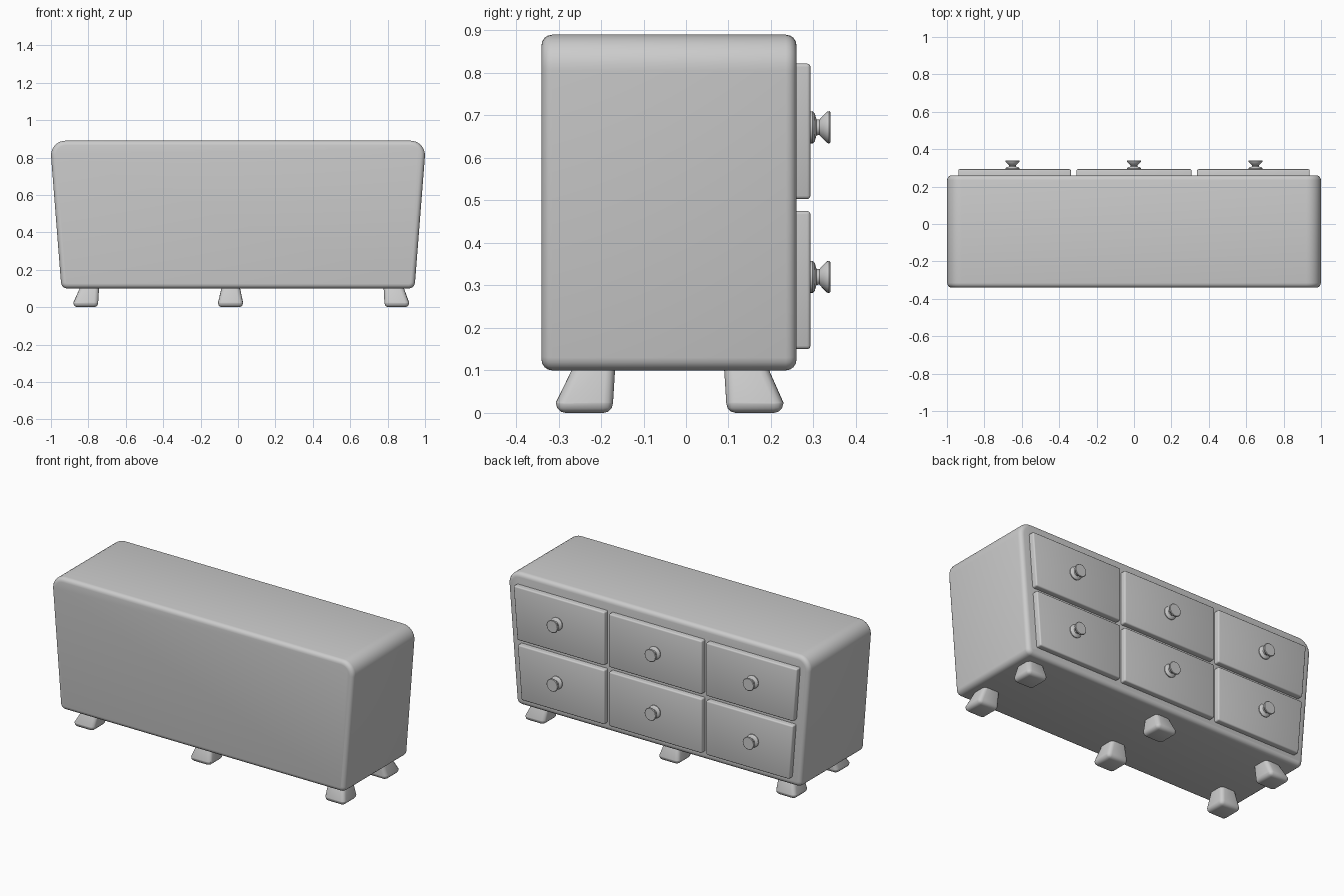
import bpy, bmesh, math
from mathutils import Matrix

if "Cube" in bpy.data.objects:
    bpy.data.objects.remove(bpy.data.objects["Cube"])


def finish(bm, name, angle=35):
    bmesh.ops.recalc_face_normals(bm, faces=bm.faces)
    me = bpy.data.meshes.new(name)
    bm.to_mesh(me)
    bm.free()
    ob = bpy.data.objects.new(name, me)
    bpy.context.collection.objects.link(ob)
    bpy.ops.object.select_all(action='DESELECT')
    ob.select_set(True)
    bpy.context.view_layer.objects.active = ob
    bpy.ops.object.shade_smooth_by_angle(angle=math.radians(angle))
    return ob


def bevel(bm, edges, size, segments):
    bmesh.ops.bevel(bm, geom=edges, offset=size, segments=segments,
                    profile=0.5, affect='EDGES', clamp_overlap=False)


def loft(lower, upper):
    """Solid between two matching four-point loops."""
    bm = bmesh.new()
    a = [bm.verts.new(p) for p in lower]
    b = [bm.verts.new(p) for p in upper]
    bm.faces.new(a[::-1])
    bm.faces.new(b)
    for i in range(4):
        j = (i + 1) % 4
        bm.faces.new((a[i], a[j], b[j], b[i]))
    bmesh.ops.recalc_face_normals(bm, faces=bm.faces)
    return bm


def slab(profile, y0, y1):
    return loft([(x, y0, z) for x, z in profile], [(x, y1, z) for x, z in profile])


def spans_y(e):
    return abs(e.verts[0].co.y - e.verts[1].co.y) > 0.01


# Cabinet body: flared sides, large top radius, softened front and back rims
bm = slab([(-0.944, 0.1), (0.944, 0.1), (1.006, 0.89), (-1.006, 0.89)], -0.34, 0.26)
bevel(bm, [e for e in bm.edges if spans_y(e) and e.verts[0].co.z > 0.5], 0.085, 8)
bevel(bm, [e for e in bm.edges if spans_y(e) and e.verts[0].co.z < 0.11], 0.03, 4)
bevel(bm, [e for e in bm.edges if not spans_y(e)], 0.025, 4)
finish(bm, "cabinet_body")


# Drawers: outer edges follow the flare of the body
def outer(z):
    return 0.94 - 0.078 * (0.822 - z)


rows = {"lower": (0.15, 0.475, 0.32), "upper": (0.503, 0.822, 0.672)}
knob_profile = [(0, 0.288), (0.037, 0.288), (0.038, 0.298), (0.033, 0.303), (0.019, 0.307),
                (0.018, 0.314), (0.024, 0.319), (0.037, 0.332), (0.038, 0.337),
                (0.035, 0.340), (0, 0.340)]
for row, (z0, z1, zk) in rows.items():
    for side, s in (("left", -1), ("middle", 0), ("right", 1)):
        if s:
            prof = [(s * 0.337, z0), (s * outer(z0), z0), (s * outer(z1), z1), (s * 0.337, z1)]
        else:
            prof = [(-0.308, z0), (0.308, z0), (0.308, z1), (-0.308, z1)]
        bm = slab(prof, 0.25, 0.293)
        bevel(bm, [e for e in bm.edges if spans_y(e) or e.verts[0].co.y > 0.28], 0.008, 3)
        finish(bm, f"{row}_{side}_drawer")

        # Turned knob
        bm = bmesh.new()
        vs = [bm.verts.new((r, y, 0)) for r, y in knob_profile]
        es = [bm.edges.new(p) for p in zip(vs, vs[1:])]
        bmesh.ops.spin(bm, geom=vs + es, cent=(0, 0, 0), axis=(0, 1, 0),
                       angle=math.tau, steps=24)
        bmesh.ops.remove_doubles(bm, verts=bm.verts, dist=1e-4)
        bmesh.ops.transform(bm, matrix=Matrix.Translation((0.65 * s, 0, zk)), verts=bm.verts)
        finish(bm, f"{row}_{side}_knob")


# Feet: stubby, wider at the floor, corner feet splayed outward
feet_x = {"left": ((-0.88, -0.748), (-0.84, -0.742)),
          "middle": ((-0.107, 0.027), (-0.085, 0.008)),
          "right": ((0.783, 0.915), (0.778, 0.882))}
feet_y = {"front": ((-0.306, -0.172), (-0.262, -0.166)),
          "back": ((0.095, 0.229), (0.089, 0.189))}


def rect(xr, yr, z):
    return [(xr[0], yr[0], z), (xr[1], yr[0], z), (xr[1], yr[1], z), (xr[0], yr[1], z)]


for xn, (xb, xt) in feet_x.items():
    for yn, (yb, yt) in feet_y.items():
        bm = loft(rect(xb, yb, 0.025), rect(xt, yt, 0.115))
        # straight toe below the splayed part
        base = min(bm.faces, key=lambda f: f.calc_center_median().z)
        toe = bmesh.ops.extrude_face_region(bm, geom=[base])["geom"]
        bmesh.ops.delete(bm, geom=[base], context='FACES_ONLY')
        for v in toe:
            if isinstance(v, bmesh.types.BMVert):
                v.co.z = 0
        bmesh.ops.recalc_face_normals(bm, faces=bm.faces)
        low = [e for e in bm.edges if max(v.co.z for v in e.verts) < 0.001]
        posts = [e for e in bm.edges if abs(e.verts[0].co.z - e.verts[1].co.z) > 0.01]
        bevel(bm, low + posts, 0.022, 3)
        finish(bm, f"{yn}_{xn}_foot", 50)
